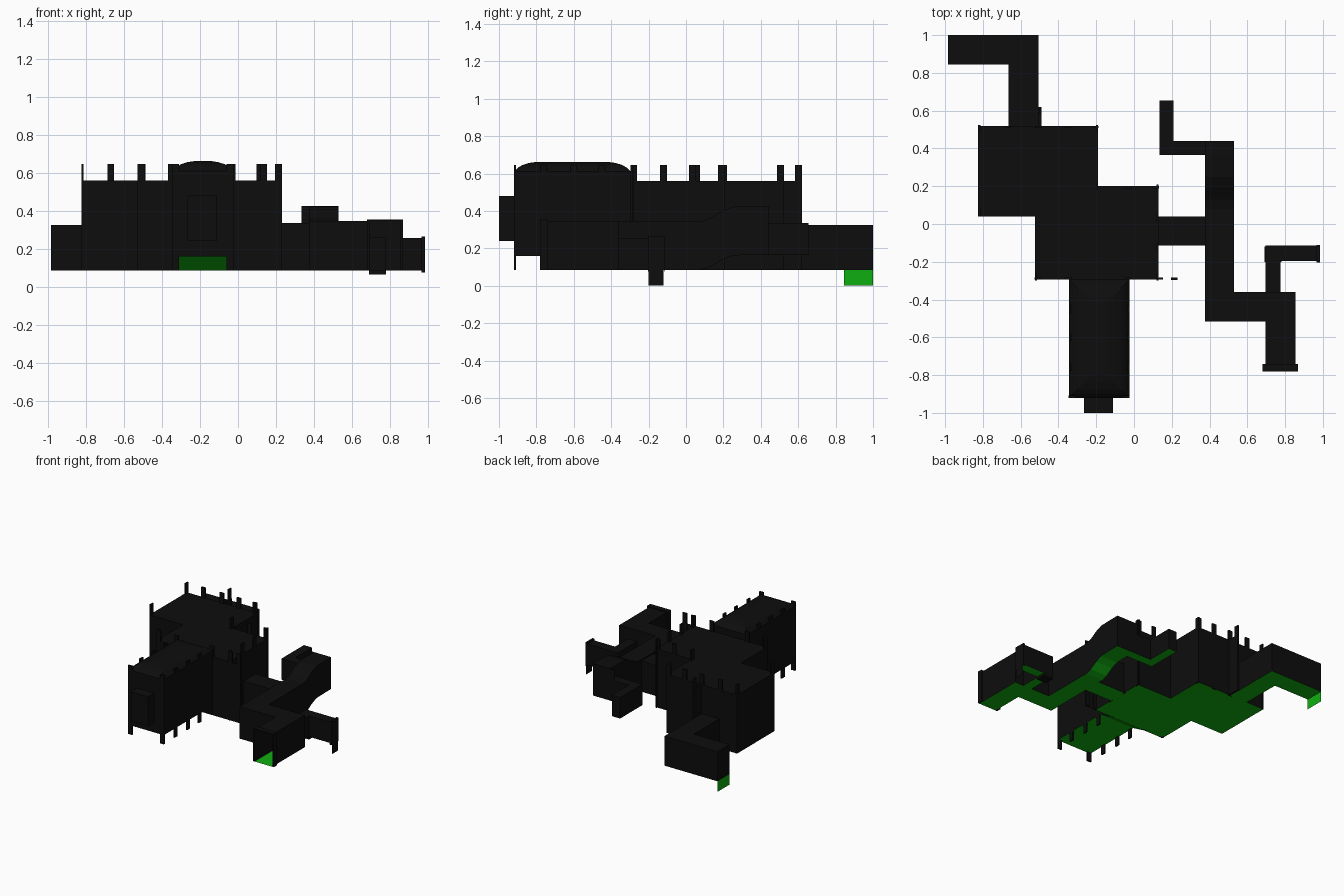
import bpy, bmesh

if "Cube" in bpy.data.objects:
    bpy.data.objects.remove(bpy.data.objects["Cube"])


def material(name, rgb):
    m = bpy.data.materials.new(name)
    m.diffuse_color = (*rgb, 1)
    m.use_nodes = True
    m.node_tree.nodes["Principled BSDF"].inputs["Base Color"].default_value = m.diffuse_color
    return m


BLACK = material("black_wall", (0.004, 0.004, 0.004))
GREEN = material("green_floor", (0.005, 0.42, 0.005))


def make(name, faces, mat=BLACK):
    """Object from a list of polygons, shared corners welded."""
    bm = bmesh.new()
    for f in faces:
        bm.faces.new([bm.verts.new(p) for p in f])
    bmesh.ops.remove_doubles(bm, verts=bm.verts, dist=0.0005)
    me = bpy.data.meshes.new(name)
    bm.to_mesh(me)
    bm.free()
    me.materials.append(mat)
    ob = bpy.data.objects.new(name, me)
    bpy.context.collection.objects.link(ob)
    return ob


def wall(a, b, z0, z1):
    return [(*a, z0), (*b, z0), (*b, z1), (*a, z1)]


def box(x0, x1, y0, y1, z0, z1):
    p = [(x0, y0), (x1, y0), (x1, y1), (x0, y1)]
    return [wall(p[i], p[(i + 1) % 4], z0, z1) for i in range(4)] + [
        [(*q, z1) for q in p], [(*q, z0) for q in p[::-1]]]


def room(name, pts, z0, z1, doors={}, floor=True, ceiling=True):
    """Hollow room; doors maps an edge number to its lintel height (z1 = open)."""
    faces = []
    for i, a in enumerate(pts):
        lo = doors.get(i, z0)
        if lo < z1:
            faces.append(wall(a, pts[(i + 1) % len(pts)], lo, z1))
    if ceiling:
        faces.append([(*p, z1) for p in pts])
    make(name, faces)
    if floor:
        make(name + "_floor", [[(*p, z0) for p in pts]], GREEN)


Z = 0.085

# Main hall: two overlapping tall rooms
room("main_hall", [(-.825, .04), (-.525, .04), (-.525, -.295), (-.345, -.295),
                   (-.025, -.295), (.13, -.295), (.13, -.115), (.13, .04), (.13, .2),
                   (-.19, .2), (-.19, .52), (-.505, .52), (-.665, .52), (-.825, .52)],
     Z, .56, {3: .56, 6: .335, 11: .325})

# North-west corridor with its bent end and the drop panel
room("northwest_corridor", [(-.665, .52), (-.505, .52), (-.505, 1), (-.985, 1),
                            (-.985, .845), (-.665, .845)], Z, .325, {0: .325})
make("drop_panel", [wall((-.985, .845), (-.985, 1), 0, Z)], GREEN)

# Link corridor
room("link_corridor", [(.13, -.115), (.375, -.115), (.375, .04), (.13, .04)],
     Z, .335, {1: .335, 3: .335})

# South hall with a raised floor, ramp and rounded vault
X0, X1, Y0, Y1 = -.345, -.025, -.92, -.295
room("south_hall", [(X0, Y0), (-.265, Y0), (-.11, Y0), (X1, Y0), (X1, Y1), (X0, Y1)],
     .16, .61, {1: .48, 4: .56}, floor=False, ceiling=False)
make("south_hall_front_sill", [wall((-.265, Y0), (-.11, Y0), .16, .24)])
make("south_hall_floor", [[(X0, Y0, .16), (X1, Y0, .16), (X1, -.42, .16), (X0, -.42, .16)],
                          [(X0, -.42, .16), (X1, -.42, .16), (X1, Y1, Z), (X0, Y1, Z)]], GREEN)
make("south_hall_ramp_sides", [[(x, -.42, .16), (x, Y1, .16), (x, Y1, Z)] for x in (X0, X1)])
rings = []
for inset, z in ((0, .61), (.02, .63), (.045, .645), (.08, .656), (.12, .662)):
    rings.append([(X0 + inset, Y0 + inset, z), (X1 - inset, Y0 + inset, z),
                  (X1 - inset, Y1 - inset, z), (X0 + inset, Y1 - inset, z)])
vault = [rings[-1]]
for a, b in zip(rings, rings[1:]):
    vault += [[a[i], a[(i + 1) % 4], b[(i + 1) % 4], b[i]] for i in range(4)]
make("south_hall_vault", vault)

# Front alcove
room("front_alcove", [(-.265, -1), (-.11, -1), (-.11, Y0), (-.265, Y0)], .24, .48,
     {2: .48}, floor=False)
make("front_alcove_base", [[(-.265, -1, .24), (-.11, -1, .24), (-.11, Y0, .24), (-.265, Y0, .24)]])

# Long east corridor: floor and ceiling rise towards the back
stations = [(-.515, 0), (-.36, 0), (-.115, 0), (.04, 0), (.08, 0), (.13, .015),
            (.19, .053), (.25, .077), (.365, .08), (.44, .08)]
GX0, GX1 = .375, .53
shell, ground = [], []
for (ya, ra), (yb, rb) in zip(stations, stations[1:]):
    for x in (GX0, GX1):
        lo = 0
        if x == GX0 and ya in (-.115, .365):
            lo = .17 if ya > 0 else .25
        if x == GX1 and ya == -.515:
            continue
        shell.append([(x, ya, Z + ra + lo), (x, yb, Z + rb + lo),
                      (x, yb, .345 + rb), (x, ya, .345 + ra)])
    for target, h in ((shell, .345), (ground, Z)):
        target.append([(GX0, ya, h + ra), (GX1, ya, h + ra), (GX1, yb, h + rb), (GX0, yb, h + rb)])
shell.append(wall((GX0, -.515), (GX1, -.515), Z, .345))
shell.append(wall((.335, .44), (GX1, .44), .165, .425))
make("east_corridor", shell)
make("east_corridor_floor", ground, GREEN)

# Narrow raised passage at the back
room("back_passage", [(.375, .365), (.375, .44), (.21, .44), (.21, .655),
                      (.135, .655), (.135, .365)], .165, .335, {0: .335})

# South-east corridor with open front and frame
room("southeast_corridor", [(.53, -.515), (.695, -.515), (.695, -.78), (.855, -.78),
                            (.855, -.36), (.775, -.36), (.695, -.36), (.53, -.36)],
     Z, .345, {2: .345, 5: .255, 7: .345})
make("front_frame", box(.68, .695, -.78, -.74, Z, .355) + box(.855, .868, -.78, -.74, Z, .355)
     + box(.68, .868, -.78, -.74, .345, .355))

# Narrow east passage with end frame and drop panel
room("east_passage", [(.695, -.36), (.775, -.36), (.775, -.195), (.985, -.195),
                      (.985, -.115), (.695, -.115)], Z, .255, {0: .255})
make("east_end_frame", box(.967, .985, -.203, -.195, .075, .265)
     + box(.967, .985, -.115, -.112, .075, .265) + box(.967, .985, -.2, -.115, .255, .265))
make("east_drop_panel", [wall((.985, -.2), (.985, -.12), 0, Z)])
make("east_passage_step", box(.69, .78, -.2, -.12, .065, Z))

# Wall panels that run past the hall corners
make("overrun_panels", [wall((.13, -.295), (.23, -.295), Z, .56)]
     + box(-.505, -.49, .52, .62, Z, .56))

# Pilasters: on walls facing x (thin in x) and walls facing y (thin in y)
on_x = [(-.819, .058), (-.819, .505), (-.196, .505), (-.196, .2), (.124, .19),
        (.124, .035), (.124, -.12), (.124, -.28), (-.519, -.28), (-.498, .602)]
on_y = [(-.67, .514), (-.505, .514), (-.35, .514), (-.205, .514), (-.03, .194),
        (.115, .194), (.135, -.288), (.213, -.29), (-.35, -.289), (-.03, -.289),
        (-.51, -.289), (-.328, -.914), (-.042, -.914)]
for y in (-.76, -.6, -.45):
    on_x += [(X0 + .006, y), (X1 - .006, y)]
pilasters = []
for pts, w, d in ((on_x, .006, .018), (on_y, .018, .006)):
    for x, y in pts:
        pilasters += box(x - w, x + w, y - d, y + d, Z, .645)
make("pilasters", pilasters)
